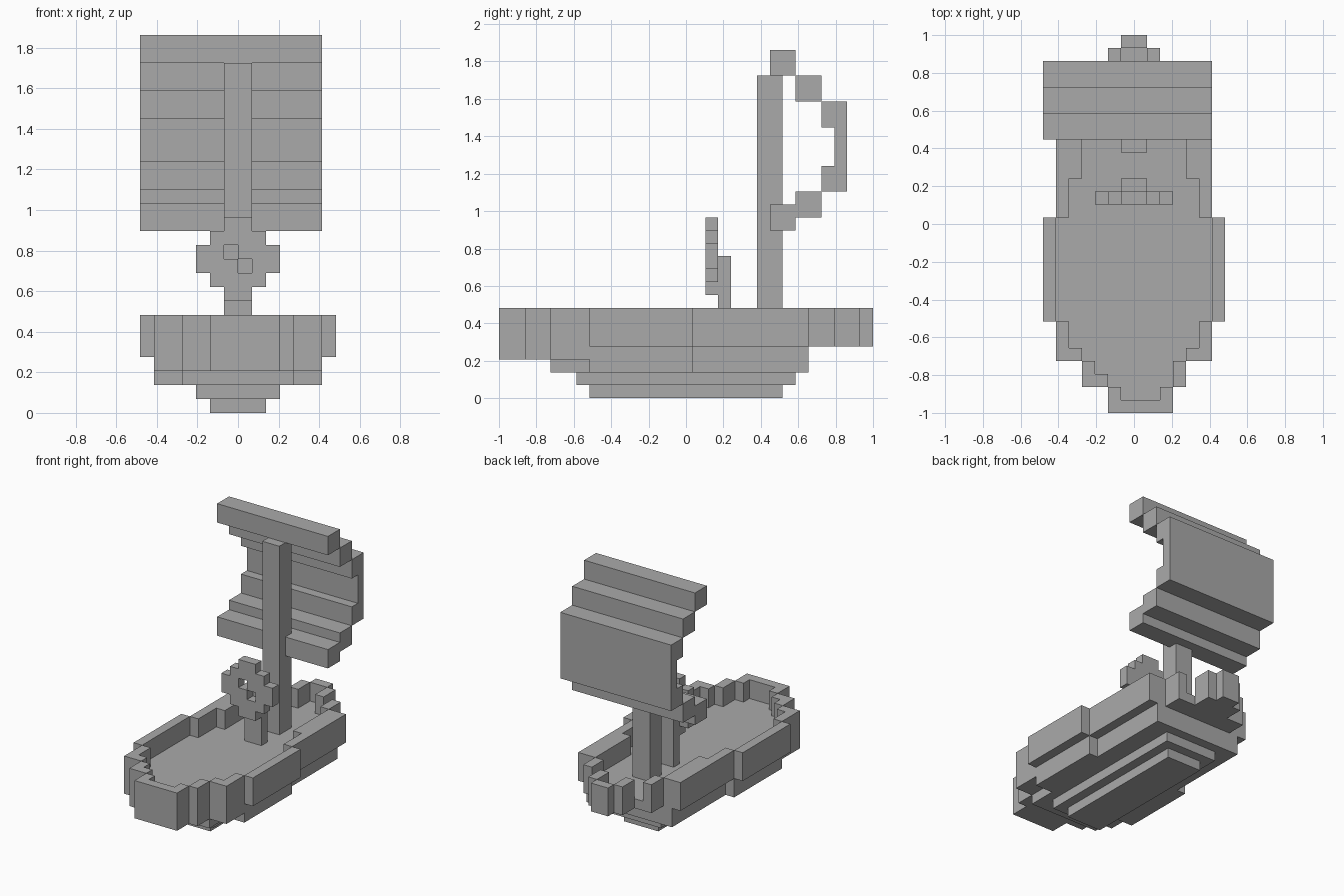
import bpy
import bmesh
from mathutils import Vector

cube = bpy.data.objects.get("Cube")
if cube:
    bpy.data.objects.remove(cube, do_unlink=True)

UNIT = 2 / 29                      # edge of one building block
ORIGIN = Vector((0, 14.5, 0))      # block coordinates of the world origin

grey = bpy.data.materials.new("plain_grey")
grey.use_nodes = True
COLOUR = (0.4, 0.4, 0.4, 1)
grey.diffuse_color = COLOUR
grey.node_tree.nodes["Principled BSDF"].inputs["Base Color"].default_value = COLOUR


def cells(boxes):
    """All unit cells in boxes given as (x range), (y range), (z range)."""
    return {(x, y, z) for xs, ys, zs in boxes
            for x in range(*xs) for y in range(*ys) for z in range(*zs)}


def layer(rows, zs):
    """Stack rows of (y start, y end, left x, right x) over one height range."""
    return [((l, r), (a, b), zs) for a, b, l, r in rows]


def build(name, solid, hollow=()):
    """Make a blocky part from boxes, skinning only the exposed sides."""
    filled = cells(solid) - cells(hollow)
    bm = bmesh.new()
    verts = {}

    def vert(p):
        key = tuple(p)
        if key not in verts:
            verts[key] = bm.verts.new((Vector(p) - ORIGIN) * UNIT)
        return verts[key]

    for c in filled:
        for axis in range(3):
            u, v = (axis + 1) % 3, (axis + 2) % 3
            for side in (0, 1):
                near = list(c)
                near[axis] += 2 * side - 1
                if tuple(near) in filled:
                    continue
                corners = []
                for du, dv in ((0, 0), (1, 0), (1, 1), (0, 1)):
                    p = list(c)
                    p[axis] += side
                    p[u] += du
                    p[v] += dv
                    corners.append(vert(p))
                bm.faces.new(corners if side else corners[::-1])
    # Merge the flat areas into large faces
    bmesh.ops.dissolve_limit(bm, angle_limit=0.01, verts=bm.verts[:], edges=bm.edges[:])
    mesh = bpy.data.meshes.new(name)
    bm.to_mesh(mesh)
    bm.free()
    mesh.materials.append(grey)
    obj = bpy.data.objects.new(name, mesh)
    bpy.context.collection.objects.link(obj)
    return obj


# Hull: stepped plan, deeper at the bow, hollowed down to the deck
bow = [(0, 2, -2, 3), (2, 4, -4, 4), (4, 7, -6, 6)]
waist = [(7, 15, -7, 7)]
stern = [(15, 24, -6, 6), (24, 26, -4, 4), (26, 28, -2, 2), (28, 29, -1, 1)]
well = [(1, 2, -1, 2), (2, 3, -2, 3), (3, 4, -3, 3), (4, 5, -4, 4), (5, 7, -5, 5),
        (7, 15, -6, 6), (15, 18, -5, 5), (18, 24, -4, 4), (24, 26, -3, 3), (26, 28, -1, 1)]
belly = [(7, 15, -6, 6), (15, 24, -5, 5)]
build("hull",
      layer(bow, (3, 7)) + layer(waist + stern, (4, 7)) + layer(belly, (2, 4))
      + layer([(4, 7, -4, 4)], (2, 3)),
      layer(well, (5, 7)))

# Keel: two narrowing slabs under the hull
build("keel", [((-3, 3), (6, 23), (1, 2)), ((-2, 2), (7, 22), (0, 1))])

# Mast
build("mast", [((-1, 1), (20, 22), (5, 25))])

# Sail: constant width, billowing backwards in steps
profile = [((21, 23), (25, 27)), ((23, 25), (23, 25)), ((25, 27), (21, 23)),
           ((26, 27), (18, 21)), ((25, 27), (16, 18)), ((23, 25), (14, 16)),
           ((21, 23), (13, 15))]
build("sail", [((-7, 6), ys, zs) for ys, zs in profile])

# Steering wheel with two diagonal openings, on its post
rim = [(1, 8, 14), (2, 9, 13), (3, 10, 12)]
build("steering_wheel",
      [((-w, w), (16, 17), (a, b)) for w, a, b in rim],
      [((-1, 0), (16, 17), (11, 12)), ((0, 1), (16, 17), (10, 11))])
build("wheel_post", [((-1, 1), (17, 18), (5, 11))])
